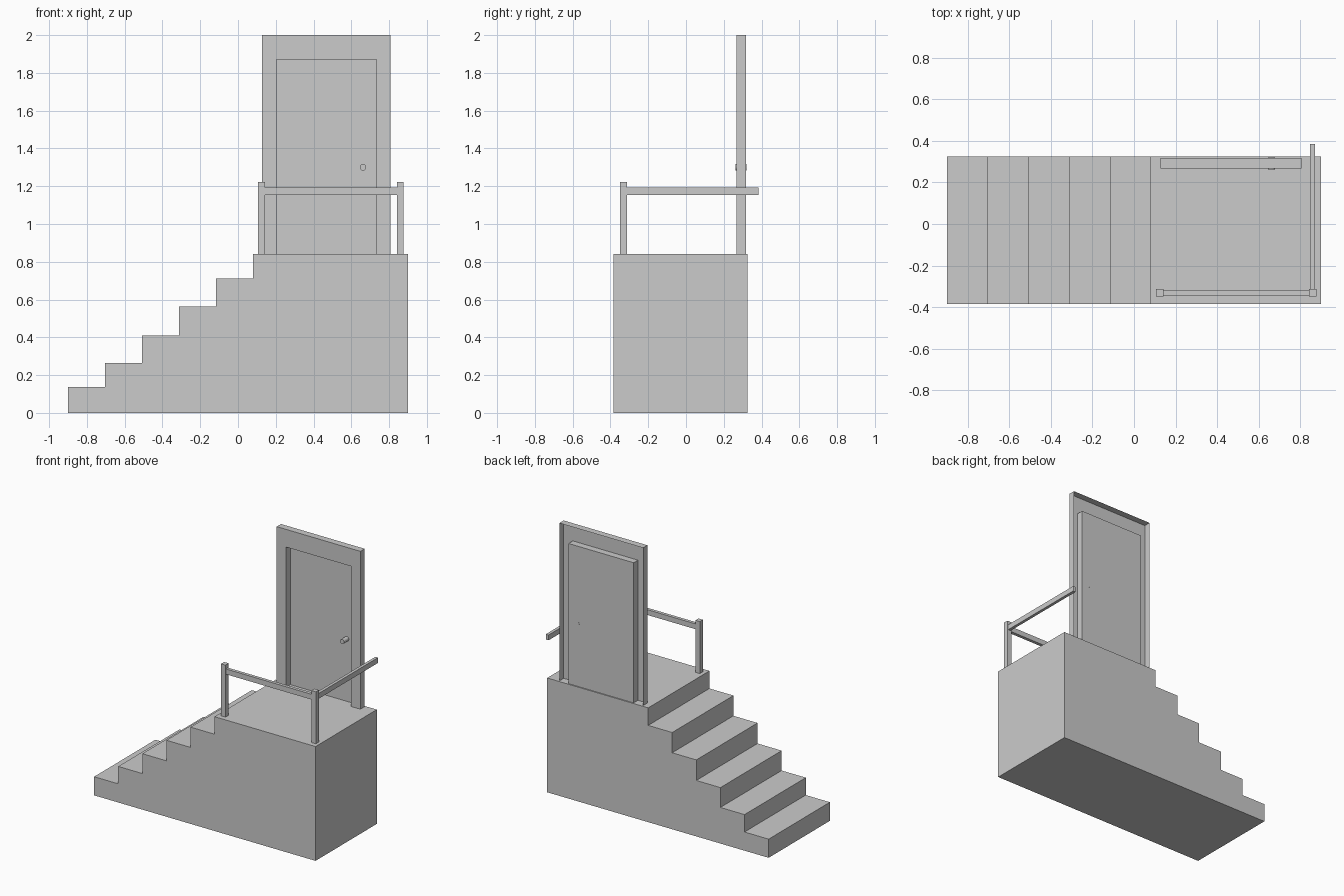
import bpy, bmesh
from math import pi
from mathutils import Matrix

if "Cube" in bpy.data.objects:
    bpy.data.objects.remove(bpy.data.objects["Cube"])


def make(name, bm, fix=True):
    if fix:
        bmesh.ops.recalc_face_normals(bm, faces=bm.faces)
    me = bpy.data.meshes.new(name)
    bm.to_mesh(me)
    bm.free()
    ob = bpy.data.objects.new(name, me)
    bpy.context.collection.objects.link(ob)
    return ob


def box(name, x0, x1, y0, y1, z0, z1):
    bm = bmesh.new()
    bmesh.ops.create_cube(bm, size=1)
    for v in bm.verts:
        v.co = (x1 if v.co.x > 0 else x0,
                y1 if v.co.y > 0 else y0,
                z1 if v.co.z > 0 else z0)
    return make(name, bm)


# Staircase and landing: stepped side profile extruded in y
Y0, Y1, TOP = -0.385, 0.326, 0.84
risers = [-0.90, -0.704, -0.508, -0.312, -0.116, 0.079, 0.90]
heights = [0.137, 0.265, 0.411, 0.562, 0.711, TOP]
profile = [(-0.90, 0)]
for i, h in enumerate(heights):
    profile += [(risers[i], h), (risers[i + 1], h)]
profile.append((0.90, 0))
bm = bmesh.new()
face = bm.faces.new([bm.verts.new((x, Y0, z)) for x, z in profile])
ext = bmesh.ops.extrude_face_region(bm, geom=[face], use_keep_orig=True)
verts = [g for g in ext["geom"] if isinstance(g, bmesh.types.BMVert)]
bmesh.ops.translate(bm, verts=verts, vec=(0, Y1 - Y0, 0))
make("stairs_and_landing", bm)

# Door casing and recessed leaf: one pressed sheet, open at the back
FRONT, BACK = 0.268, 0.318
outer = [(0.127, TOP), (0.127, 2.0), (0.807, 2.0), (0.807, TOP)]
inner = [(0.203, TOP), (0.203, 1.87), (0.733, 1.87), (0.733, TOP)]
bm = bmesh.new()
rings = [[bm.verts.new((x, y, z)) for x, z in loop]
         for loop, y in ((outer, BACK), (outer, FRONT), (inner, FRONT), (inner, BACK))]
for a, b in zip(rings, rings[1:]):
    for i in range(3):
        bm.faces.new((a[i], a[i + 1], b[i + 1], b[i]))
bm.faces.new(rings[-1])
bm.normal_update()
if rings[-1][0].link_faces[-1].normal.y > 0 or bm.faces[:][-1].normal.y > 0:
    bmesh.ops.reverse_faces(bm, faces=bm.faces)
make("door_and_casing", bm, fix=False)

# Door knob
bm = bmesh.new()
bmesh.ops.create_cone(bm, cap_ends=True, segments=16, radius1=0.017, radius2=0.017,
                      depth=0.057,
                      matrix=Matrix.Translation((0.662, 0.2905, 1.30)) @ Matrix.Rotation(pi / 2, 4, 'X'))
make("door_knob", bm)

# Railing posts and rails
for name, x in (("left_post", 0.125), ("right_post", 0.859)):
    box(name, x - 0.018, x + 0.018, -0.349, -0.313, TOP, 1.222)
box("front_rail", 0.125, 0.859, -0.344, -0.32, 1.153, 1.192)
box("side_rail", 0.848, 0.87, -0.331, 0.385, 1.153, 1.192)
